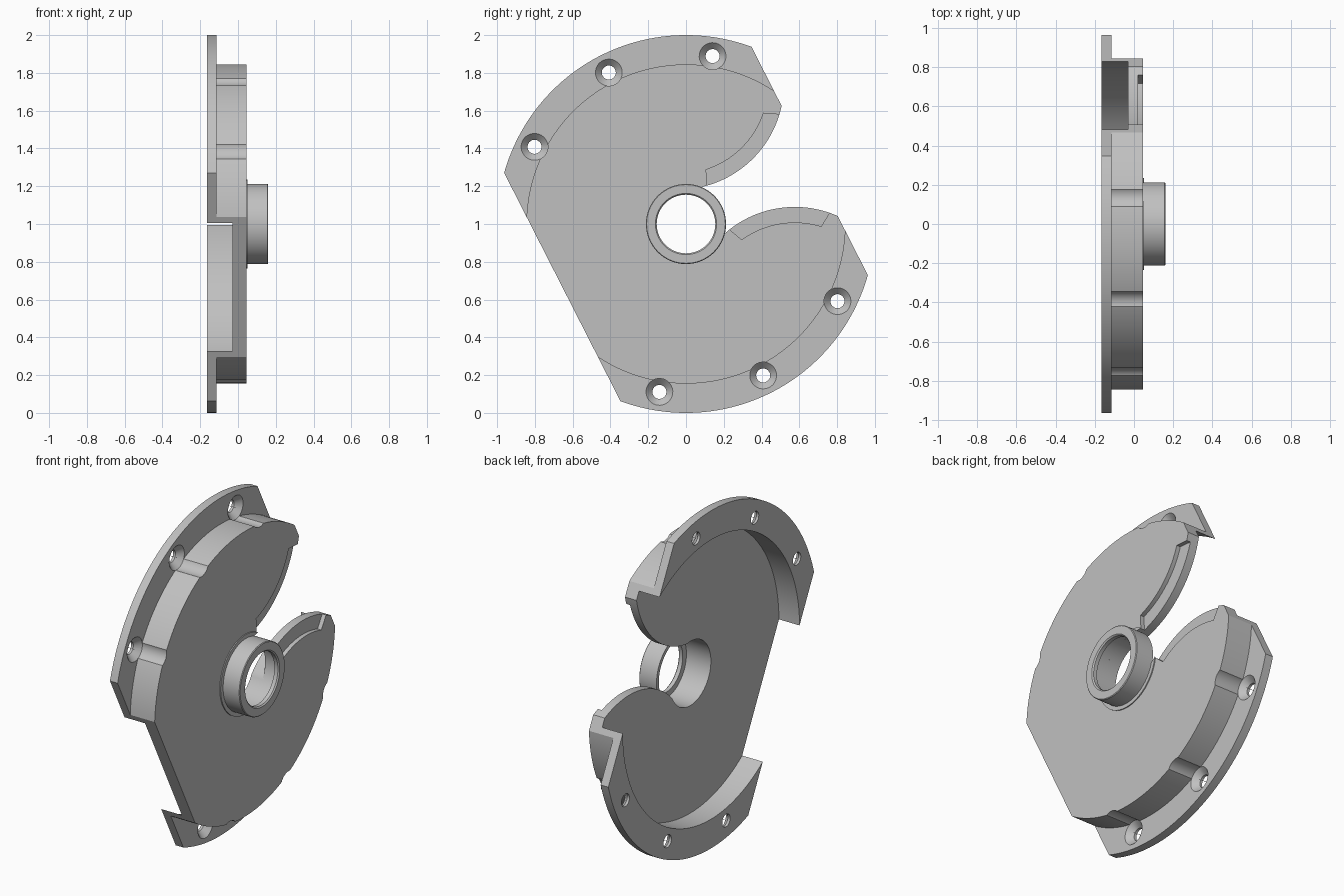
import bpy, bmesh
from math import sin, cos, acos, atan2, pi, radians, hypot
from mathutils import Matrix

if "Cube" in bpy.data.objects:
    bpy.data.objects.remove(bpy.data.objects["Cube"])

# Main dimensions, in a frame where u is the slot axis, v crosses it, w is depth
FLAT, R_FLANGE, R_BODY, R_POCKET, R_BORE = 0.735, 1.0, 0.845, 0.827, 0.19
BACK, STEP, FLOOR, FACE = -0.165, -0.115, -0.03, 0.045
LOBE_U, LOBE_V, R_LOBE = 0.30, 0.68, 0.56
TILT = radians(27)
PLACE = Matrix(((0, 0, 1, 0),
                (cos(TILT), -sin(TILT), 0, 0),
                (sin(TILT), cos(TILT), 0, 1),
                (0, 0, 0, 1)))

grey = bpy.data.materials.new("light grey")
grey.use_nodes = True
COLOUR = (0.53, 0.53, 0.53, 1)
grey.diffuse_color = COLOUR
grey.node_tree.nodes["Principled BSDF"].inputs["Base Color"].default_value = COLOUR


def arc(r, a0, a1, n=48, cu=0, cv=0):
    return [(cu + r * cos(a0 + (a1 - a0) * i / n),
             cv + r * sin(a0 + (a1 - a0) * i / n)) for i in range(n + 1)]


def mirror(points):
    return [(u, -v) for u, v in reversed(points)]


def finish(bm, name):
    bmesh.ops.recalc_face_normals(bm, faces=bm.faces)
    mesh = bpy.data.meshes.new(name)
    bm.to_mesh(mesh)
    bm.free()
    mesh.transform(PLACE)
    mesh.materials.append(grey)
    obj = bpy.data.objects.new(name, mesh)
    bpy.context.collection.objects.link(obj)
    return obj


def prism(bm, points, w0, w1):
    face = bm.faces.new([bm.verts.new((u, v, w0)) for u, v in points])
    top = bmesh.ops.extrude_face_region(bm, geom=[face])["geom"]
    verts = [g for g in top if isinstance(g, bmesh.types.BMVert)]
    bmesh.ops.translate(bm, verts=verts, vec=(0, 0, w1 - w0))


def lathe(bm, profile, cu=0, cv=0, n=64):
    rings = [[bm.verts.new((cu + r * cos(2 * pi * i / n), cv + r * sin(2 * pi * i / n), w))
              for i in range(n)] for r, w in profile]
    for k, ring in enumerate(rings):
        nxt = rings[(k + 1) % len(rings)]
        for i in range(n):
            j = (i + 1) % n
            bm.faces.new((ring[i], ring[j], nxt[j], nxt[i]))


def solid(name, points, w0, w1):
    bm = bmesh.new()
    prism(bm, points, w0, w1)
    return finish(bm, name)


def activate(obj):
    bpy.ops.object.select_all(action='DESELECT')
    obj.select_set(True)
    bpy.context.view_layer.objects.active = obj


def cut(obj, cutter):
    mod = obj.modifiers.new("cut", 'BOOLEAN')
    mod.operation, mod.solver, mod.object = 'DIFFERENCE', 'EXACT', cutter
    activate(obj)
    bpy.ops.object.modifier_apply(modifier=mod.name)


def ring_segment(r_in, r_out):
    a, b = acos(FLAT / r_out), acos(FLAT / r_in)
    return arc(r_out, a, pi - a, 64) + arc(r_in, pi - b, b, 64)


def lobe_hit(r):
    # Angle about the upper lobe centre where its edge meets a circle round the hub
    d = hypot(LOBE_U, LOBE_V)
    inner = acos((d * d + R_LOBE ** 2 - r * r) / (2 * d * R_LOBE))
    return atan2(-LOBE_V, -LOBE_U) + inner


def lobe_point(angle):
    return LOBE_U + R_LOBE * cos(angle), LOBE_V + R_LOBE * sin(angle)


def hub_angle(r):
    u, v = lobe_point(lobe_hit(r))
    return atan2(v, u)


# Face plate with the flared mouth running into the bore
edge = acos(FLAT / R_BODY)
corner = -acos((FLAT - LOBE_U) / R_LOBE)
upper = arc(R_BODY, pi - edge, edge, 64)
upper += arc(R_LOBE, corner, lobe_hit(R_BORE), 40, LOBE_U, LOBE_V)
start = hub_angle(R_BORE)
bore = arc(R_BORE, start, 2 * pi - start, 60)[1:-1]
parts = [solid("face_plate", upper + bore + mirror(upper), FLOOR, FACE)]

# Flanges and the thin pocket walls on both sides
for side in ("upper", "lower"):
    for part, r, w0, w1 in (("flange", R_FLANGE, BACK, STEP),
                            ("pocket_wall", R_BODY, STEP, FLOOR)):
        pts = ring_segment(R_POCKET, r)
        parts.append(solid(f"{side}_{part}", pts if side == "upper" else mirror(pts), w0, w1))

# Countersunk screw holes with clearance scallops up the wall
bm = bmesh.new()
for deg in (54, 90, 126, -54, -90, -126):
    a = radians(deg)
    lathe(bm, [(0.001, -0.2), (0.037, -0.2), (0.037, -0.15), (0.071, STEP),
               (0.071, 0.1), (0.001, 0.1)], 0.9 * cos(a), 0.9 * sin(a), 32)
screws = finish(bm, "screw_cutter")

# Shallow rebates along both lips of the mouth
bm = bmesh.new()
rebate = (arc(0.478, radians(-46), radians(-99), 24, LOBE_U, LOBE_V)
          + arc(0.60, radians(-102), radians(-43), 24, LOBE_U, LOBE_V))
for pts in (rebate, mirror(rebate)):
    prism(bm, pts, 0.02, 0.08)
rebates = finish(bm, "rebate_cutter")

for obj in parts:
    cut(obj, screws)
cut(parts[0], rebates)
for helper in (screws, rebates):
    bpy.data.objects.remove(helper)

# Thin shoulder round the hub, open at the mouth
outer = hub_angle(0.235)
shoulder = (arc(0.235, outer, 2 * pi - outer, 60)
            + arc(R_BORE, 2 * pi - start, start, 60))
parts.append(solid("hub_shoulder", shoulder, FACE, FACE + 0.006))

# Hub sleeve with a small inner lip at its outer end
bm = bmesh.new()
lathe(bm, [(R_BORE, FACE), (0.212, FACE), (0.212, 0.156), (0.208, 0.16),
           (0.162, 0.16), (0.155, 0.153), (0.155, 0.13), (R_BORE, 0.13)], n=96)
parts.append(finish(bm, "hub_sleeve"))

for obj in parts:
    activate(obj)
    bpy.ops.object.shade_smooth_by_angle(angle=radians(30))
